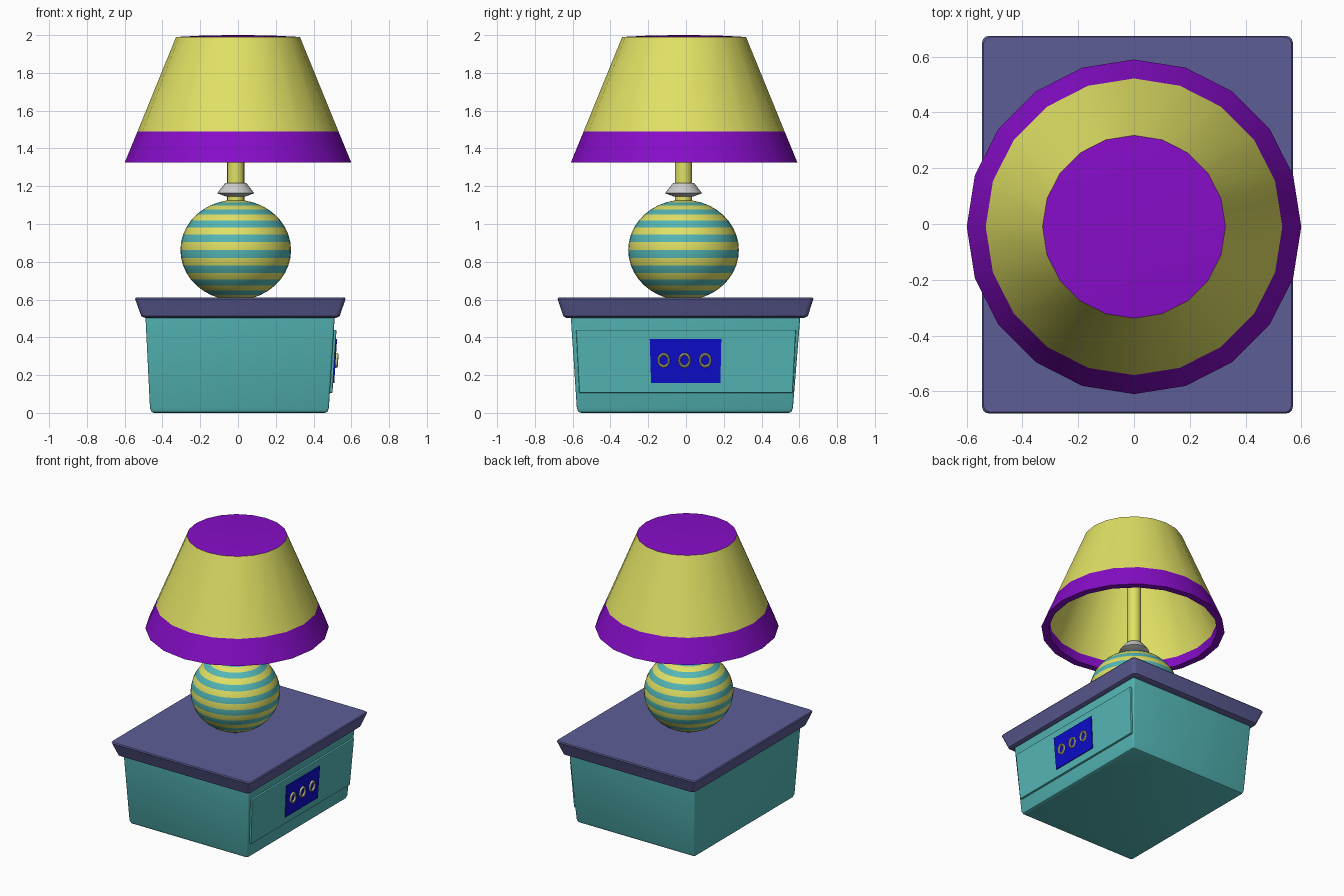
import bpy, bmesh, math

if "Cube" in bpy.data.objects:
    bpy.data.objects.remove(bpy.data.objects["Cube"])


def mat(name, r, g, b):
    m = bpy.data.materials.new(name)
    m.diffuse_color = (r, g, b, 1)
    m.use_nodes = True
    m.node_tree.nodes["Principled BSDF"].inputs["Base Color"].default_value = m.diffuse_color
    return m


YELLOW = mat("yellow", 0.75, 0.75, 0.13)
TEAL = mat("teal", 0.09, 0.47, 0.47)
PURPLE = mat("purple", 0.24, 0.004, 0.58)
SLATE = mat("slate", 0.11, 0.11, 0.31)
BLUE = mat("blue", 0.004, 0.004, 0.6)
CREAM = mat("cream", 0.7, 0.68, 0.38)


def finish(name, bm, mats, smooth=True):
    bmesh.ops.recalc_face_normals(bm, faces=bm.faces[:])
    me = bpy.data.meshes.new(name)
    bm.to_mesh(me)
    bm.free()
    for m in mats:
        me.materials.append(m)
    ob = bpy.data.objects.new(name, me)
    bpy.context.collection.objects.link(ob)
    if smooth:
        bpy.ops.object.select_all(action='DESELECT')
        ob.select_set(True)
        bpy.context.view_layer.objects.active = ob
        bpy.ops.object.shade_smooth_by_angle(angle=math.radians(32))
    return ob


def loft(name, rings, mats, slots=None, closed=False, smooth=True):
    """Skin a list of equal-length point rings; cap the ends unless closed."""
    bm = bmesh.new()
    vs = [[bm.verts.new(p) for p in ring] for ring in rings]
    n = len(rings[0])
    for k in range(len(vs) if closed else len(vs) - 1):
        a, b = vs[k], vs[(k + 1) % len(vs)]
        for i in range(n):
            j = (i + 1) % n
            f = bm.faces.new((a[i], a[j], b[j], b[i]))
            f.material_index = slots[k] if slots else 0
    if not closed:
        bm.faces.new(vs[0]).material_index = slots[0] if slots else 0
        bm.faces.new(vs[-1]).material_index = slots[-1] if slots else 0
    return finish(name, bm, mats, smooth)


def circle(r, z, n, cx=-0.012, cy=-0.013):
    return [(cx + r * math.cos(2 * math.pi * i / n),
             cy + r * math.sin(2 * math.pi * i / n), z) for i in range(n)]


def rounded_rect(x0, x1, y0, y1, z, r, seg=3):
    pts = []
    for k, (cx, cy) in enumerate(((x1 - r, y1 - r), (x0 + r, y1 - r),
                                  (x0 + r, y0 + r), (x1 - r, y0 + r))):
        for i in range(seg + 1):
            a = math.pi / 2 * (k + i / seg)
            pts.append((cx + r * math.cos(a), cy + r * math.sin(a), z))
    return pts


# Tapered cabinet with a rounded bottom edge
loft("cabinet", [rounded_rect(-0.445, 0.46, -0.555, 0.545, 0.0, 0.01),
                 rounded_rect(-0.458, 0.473, -0.57, 0.558, 0.006, 0.01),
                 rounded_rect(-0.466, 0.481, -0.578, 0.566, 0.025, 0.01),
                 rounded_rect(-0.49, 0.512, -0.61, 0.605, 0.51, 0.01)], [TEAL])

# Flared table top
loft("table_top", [rounded_rect(-0.492, 0.52, -0.633, 0.627, 0.503, 0.025),
                   rounded_rect(-0.512, 0.538, -0.65, 0.645, 0.512, 0.025),
                   rounded_rect(-0.542, 0.567, -0.677, 0.672, 0.595, 0.025),
                   rounded_rect(-0.545, 0.57, -0.68, 0.675, 0.603, 0.025),
                   rounded_rect(-0.54, 0.565, -0.675, 0.67, 0.61, 0.025)], [SLATE])


def face_x(z):
    return 0.481 + (z - 0.025) * 0.031 / 0.485


def panel(name, y_low, y_high, z0, z1, out, m, bevel):
    """Thin plate lying on the sloped right-hand face."""
    corners = ((y_low[0], z0), (y_low[1], z0), (y_high[1], z1), (y_high[0], z1))
    rings = [[(face_x(z) + d, y, z) for y, z in corners] for d in (-0.02, out)]
    ob = loft(name, rings, [m], smooth=False)
    if bevel:
        mod = ob.modifiers.new("bevel", 'BEVEL')
        mod.width = bevel
        mod.segments = 2


# Drawer front and its plate
panel("drawer_front", (-0.565, 0.565), (-0.582, 0.582), 0.105, 0.44, 0.014, TEAL, 0.006)
panel("drawer_plate", (-0.185, 0.182), (-0.192, 0.187), 0.158, 0.39, 0.020, BLUE, 0)

# Plain oval ring pulls
for i, y in enumerate((-0.118, -0.008, 0.102)):
    bpy.ops.mesh.primitive_torus_add(
        major_segments=24, minor_segments=8, major_radius=0.03, minor_radius=0.007,
        location=(face_x(0.278) + 0.022, y, 0.278),
        rotation=(0, math.pi / 2 + 0.064, 0))
    ring = bpy.context.object
    ring.name = f"ring_pull_{i + 1}"
    ring.scale = (1.08, 0.9, 1.6)
    ring.data.materials.append(CREAM)
    bpy.ops.object.shade_smooth_by_angle()

# Striped lamp body: a squashed ball with alternating rings
R = 20
ball = [circle(max(0.293 * math.sin(math.pi * k / R), 0.001),
               0.862 + 0.266 * math.cos(math.pi * k / R), 32) for k in range(R + 1)]
loft("lamp_body", ball, [TEAL, YELLOW], [k % 2 for k in range(R)])

# Stem up to the shade
loft("stem", [circle(0.046, 1.09, 16), circle(0.046, 1.985, 16)], [YELLOW])

# Collar
loft("collar", [circle(0.05, 1.145, 16), circle(0.098, 1.163, 16),
                circle(0.056, 1.217, 16)], [])

# Lampshade: 20-sided shell with a coloured lower band and rim
S = 20
profile = [(0.60, 1.325), (0.532, 1.49), (0.328, 1.99), (0.31, 1.975),
           (0.548, 1.39), (0.552, 1.325)]
loft("lampshade", [circle(r, z, S, 0, -0.01) for r, z in profile],
     [YELLOW, PURPLE], [1, 0, 0, 0, 1, 1], closed=True)

# Slightly domed shade cap
loft("shade_cap", [circle(r, z, S, 0, -0.01) for r, z in
                   ((0.31, 1.978), (0.328, 1.99), (0.2, 1.997), (0.05, 2.0))], [PURPLE])
